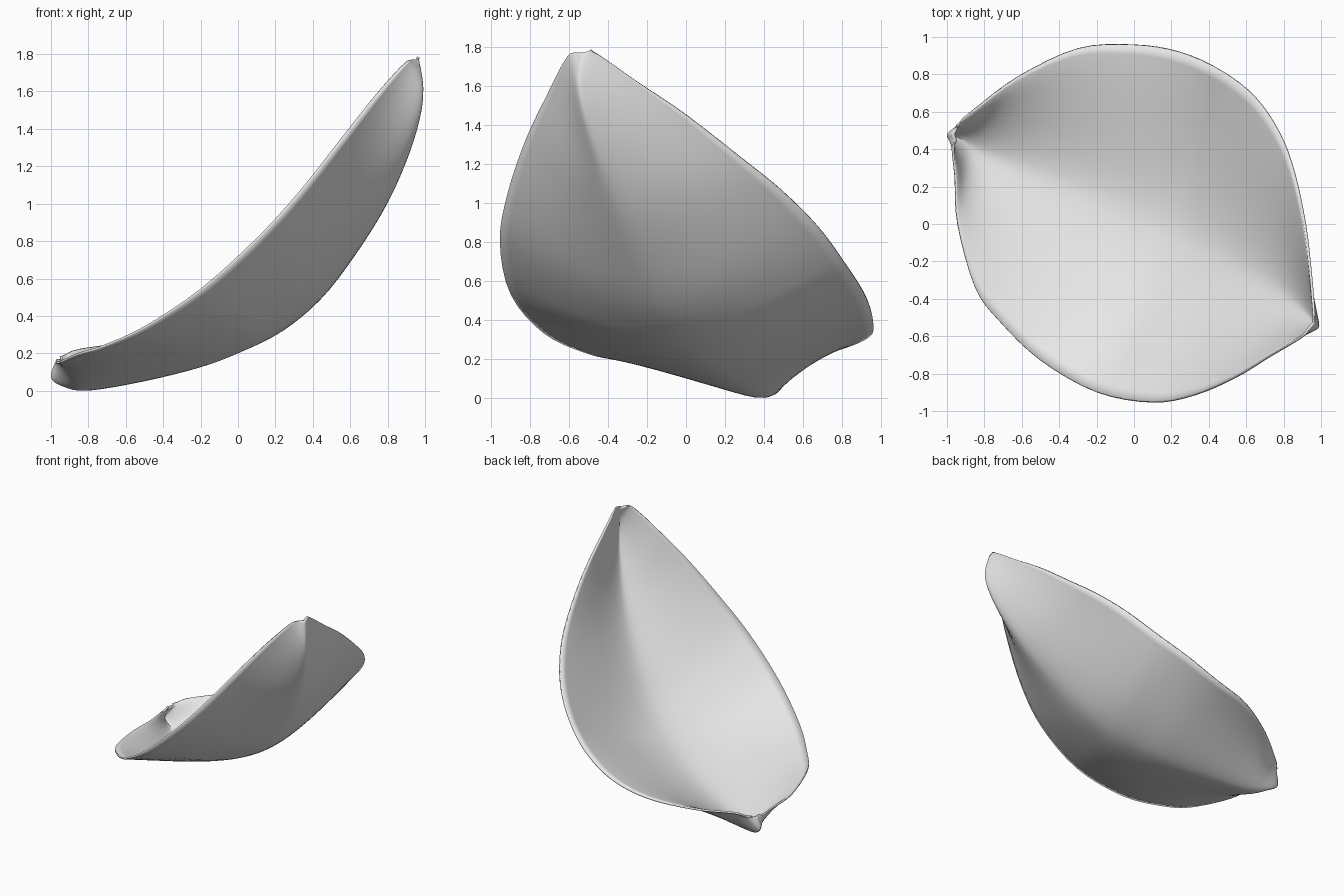
import bpy
import bmesh
from mathutils import Vector

if "Cube" in bpy.data.objects:
    bpy.data.objects.remove(bpy.data.objects["Cube"], do_unlink=True)

STEPS = 4      # rows between two guide points
COLUMNS = 32   # faces across the petal

# Guide curves from the pinched base to the tip: two rims and the keel between
back_rim = [(-.95, .53, .17), (-.92, .56, .18), (-.85, .62, .21), (-.62, .79, .245),
            (-.3, .94, .31), (0, .96, .39), (.25, .92, .52), (.47, .82, .68),
            (.65, .68, .87), (.78, .49, 1.06), (.86, .28, 1.23), (.92, 0, 1.45),
            (.95, -.25, 1.62), (.965, -.42, 1.74), (.97, -.49, 1.78)]
keel = [(-.97, .48, .17), (-1, .48, .07), (-.93, .46, .02), (-.8, .38, 0),
        (-.5, .27, .05), (-.2, .15, .125), (0, .06, .2), (.2, -.03, .3),
        (.4, -.13, .46), (.58, -.23, .68), (.76, -.34, .95), (.89, -.44, 1.21),
        (.97, -.52, 1.45), (.99, -.55, 1.62), (.965, -.53, 1.77)]
front_rim = [(-.96, .44, .17), (-.975, .4, .15), (-.96, .25, .145), (-.945, 0, .15),
             (-.85, -.34, .19), (-.72, -.52, .23), (-.5, -.73, .33), (-.2, -.9, .53),
             (.1, -.955, .8), (.33, -.915, 1.05), (.55, -.82, 1.33), (.73, -.71, 1.56),
             (.85, -.64, 1.7), (.91, -.6, 1.76), (.93, -.575, 1.77)]


def smooth_path(points):
    """Resample guide points as a smooth curve passing through all of them."""
    pts = [Vector(p) for p in points]
    last = len(pts) - 1
    path = []
    for i in range(last):
        before, start, end, after = pts[max(i - 1, 0)], pts[i], pts[i + 1], pts[min(i + 2, last)]
        for k in range(STEPS):
            t = k / STEPS
            tangent_in = (end - before) / 2
            tangent_out = (after - start) / 2
            path.append(start * (2 * t**3 - 3 * t**2 + 1) + tangent_in * (t**3 - 2 * t**2 + t)
                        + end * (3 * t**2 - 2 * t**3) + tangent_out * (t**3 - t**2))
    path.append(pts[last])
    return path


def flare(along, base, middle, tip):
    """How far the rim turns outward as a lip, strongest at both ends."""
    end = base if along < 0.5 else tip
    return min(1.0, middle + (end - middle) * abs(2 * along - 1) ** 0.8)


def rise(w, lip):
    """Height from keel (w = 0) to rim (w = 1), round bowl blended with a flared lip."""
    s = w ** 0.85
    return (1 - lip) * w**2 + lip * s * s * (3 - 2 * s)


def cross_section(rim_a, low, rim_b, along):
    """Curve from the back rim through the keel to the front rim."""
    back_lip = flare(along, 1.2, 0.25, 0.9)
    front_lip = flare(along, 1.0, 0.2, 0.7)
    sag = low - (rim_a + rim_b) / 2
    section = []
    for j in range(COLUMNS + 1):
        u = j / COLUMNS
        lip = back_lip if u < 0.5 else front_lip
        section.append(rim_a.lerp(rim_b, u) + sag * (1 - rise(abs(2 * u - 1), lip)))
    return section


# Petal surface
curves = list(zip(smooth_path(back_rim), smooth_path(keel), smooth_path(front_rim)))
bm = bmesh.new()
rows = []
for i, (a, k, b) in enumerate(curves):
    section = cross_section(a, k, b, i / (len(curves) - 1))
    rows.append([bm.verts.new(p) for p in section])
for near, far in zip(rows, rows[1:]):
    for j in range(COLUMNS):
        bm.faces.new((near[j], far[j], far[j + 1], near[j + 1]))

# Rest the petal on the ground
lowest = min(v.co.z for v in bm.verts)
bmesh.ops.translate(bm, verts=bm.verts, vec=(0, 0, -lowest))

mesh = bpy.data.meshes.new("petal")
bm.to_mesh(mesh)
bm.free()
petal = bpy.data.objects.new("petal", mesh)
bpy.context.collection.objects.link(petal)

# Thin wall, grown towards the inside of the cup
wall = petal.modifiers.new("wall", "SOLIDIFY")
wall.thickness = 0.014
wall.offset = -1

# Colour
grey = bpy.data.materials.new("pale grey")
grey.use_nodes = True
colour = (0.8, 0.8, 0.8, 1)
grey.diffuse_color = colour
grey.node_tree.nodes["Principled BSDF"].inputs["Base Color"].default_value = colour
mesh.materials.append(grey)

# Smooth shading with a crisp rim
bpy.ops.object.select_all(action="DESELECT")
petal.select_set(True)
bpy.context.view_layer.objects.active = petal
bpy.ops.object.shade_smooth_by_angle()
